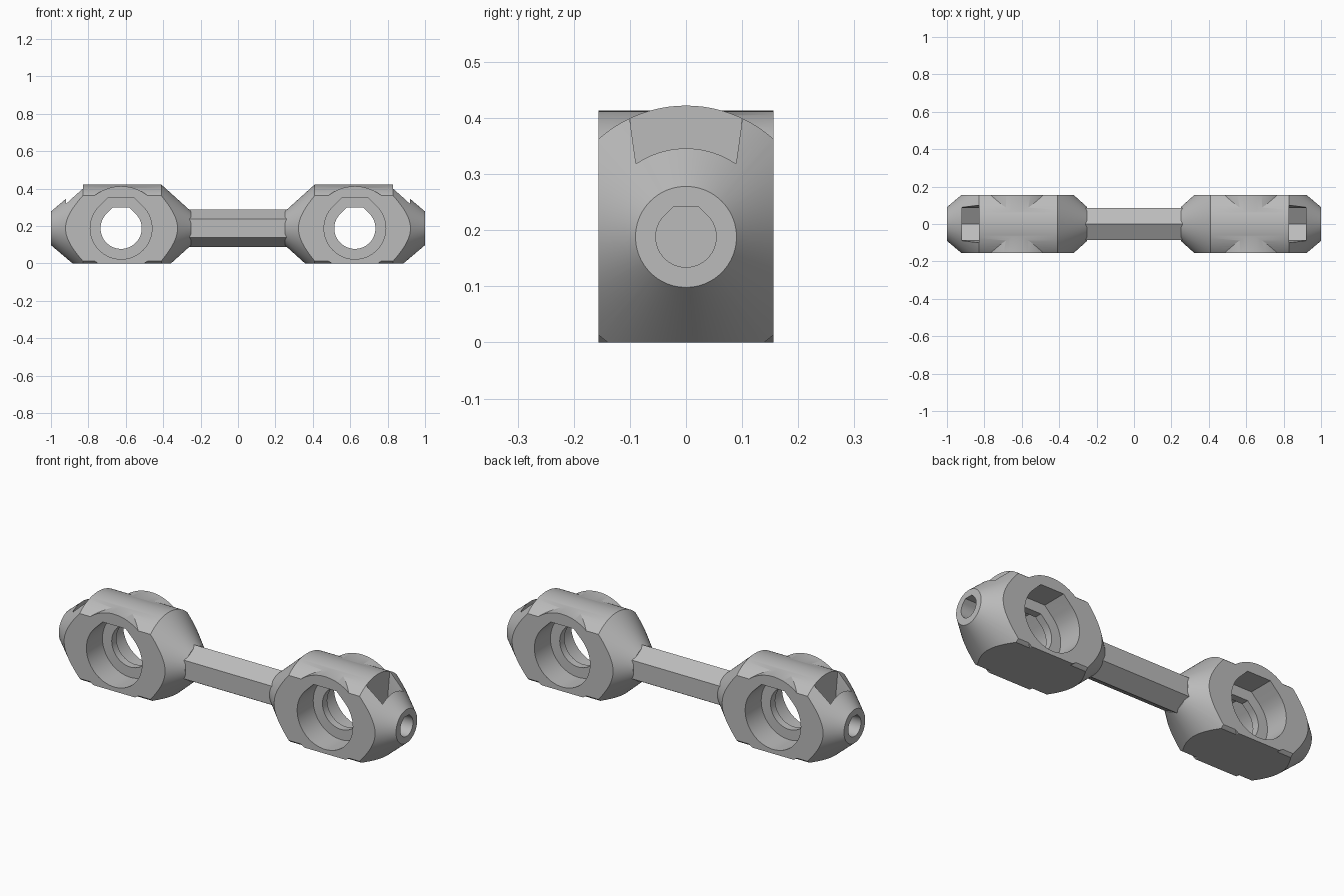
import bpy, bmesh
from math import sin, cos, pi, tan, radians, sqrt
from mathutils import Vector

cube = bpy.data.objects.get("Cube")
if cube:
    bpy.data.objects.remove(cube)

grey = bpy.data.materials.new("grey plastic")
grey.use_nodes = True
colour = (0.5, 0.5, 0.5, 1)
grey.diffuse_color = colour
grey.node_tree.nodes["Principled BSDF"].inputs["Base Color"].default_value = colour

AXIS = 0.188      # height of the long axis
CX = 0.625        # centre of each bearing seat
HALF = 0.156      # half width of the holders


def finish(name, bm):
    bmesh.ops.recalc_face_normals(bm, faces=bm.faces)
    me = bpy.data.meshes.new(name)
    bm.to_mesh(me)
    bm.free()
    me.materials.append(grey)
    ob = bpy.data.objects.new(name, me)
    bpy.context.collection.objects.link(ob)
    return ob


def loft(name, rings):
    """Closed solid through rings of equal point count."""
    bm = bmesh.new()
    loops = [[bm.verts.new(p) for p in ring] for ring in rings]
    n = len(loops[0])
    for a, b in zip(loops, loops[1:]):
        for i in range(n):
            j = (i + 1) % n
            bm.faces.new((a[i], a[j], b[j], b[i]))
    bm.faces.new(loops[0])
    bm.faces.new(loops[-1])
    return finish(name, bm)


def circle(r, n, start=0.0):
    return [(r * cos(start + 2 * pi * i / n), r * sin(start + 2 * pi * i / n)) for i in range(n)]


def teardrop(r, n=48):
    """Circle whose top runs off at 45 degrees into a flat."""
    w = r * tan(radians(22.5))
    arc = [radians(135 + 270 * i / n) for i in range(n + 1)]
    return [(r * cos(a), r * sin(a)) for a in arc] + [(w, r), (-w, r)]


def along_x(name, outline, x0, x1):
    return loft(name, [[(x, u, AXIS + v) for u, v in outline] for x in (x0, x1)])


def along_y(name, outline, y0, y1):
    return loft(name, [[(CX + u, y, AXIS + v) for u, v in outline] for y in (y0, y1)])


def combine(ob, other, how):
    mod = ob.modifiers.new(how, 'BOOLEAN')
    mod.operation, mod.solver, mod.object = how, 'EXACT', other
    bpy.context.view_layer.objects.active = ob
    bpy.ops.object.modifier_apply(modifier=mod.name)
    bpy.data.objects.remove(other)


# Turned holder body with a cone at each end
profile = [(0.25, 0.09), (0.41, 0.234), (0.83, 0.234), (1.0, 0.09)]
holder = loft("bearing_holders",
              [[(x, u, AXIS + v) for u, v in circle(r, 96)] for x, r in profile])

# Round boss around the bearing seat, then flat sides and base
combine(holder, along_y("boss", circle(0.225, 96), -0.3, 0.3), 'UNION')
slab = [(-HALF, -AXIS), (HALF, -AXIS), (HALF, 0.4), (-HALF, 0.4)]
combine(holder, along_x("slab", slab, 0.1, 1.2), 'INTERSECT')

# Through hole and a bearing pocket on each side, leaving a thin lip
combine(holder, along_y("hole", teardrop(0.11), -0.3, 0.3), 'DIFFERENCE')
for side in (-1, 1):
    combine(holder, along_y("pocket", teardrop(0.165), side * 0.02, side * 0.3), 'DIFFERENCE')

# Screw bore and nut slot in the outer cone
combine(holder, along_x("bore", teardrop(0.054, 32), 0.82, 1.1), 'DIFFERENCE')
slot = [(0, -0.105), (0.085, -0.054), (0.085, 0.1), (0.103, 0.23), (0.103, 0.4)]
slot += [(-u, v) for u, v in reversed(slot[1:])]
combine(holder, along_x("slot", slot, 0.83, 0.92), 'DIFFERENCE')

# Matching holder at the other end
mirror = holder.modifiers.new("mirror", 'MIRROR')
mirror.use_axis = (True, False, False)
mirror.use_mirror_merge = False
bpy.context.view_layer.objects.active = holder
bpy.ops.object.modifier_apply(modifier=mirror.name)

# Hexagonal connecting rod
along_x("connecting_rod", circle(0.1, 6, pi / 2), -0.3, 0.3)

# Smooth round walls, crisp edges
bpy.ops.object.select_all(action='DESELECT')
holder.select_set(True)
bpy.context.view_layer.objects.active = holder
bpy.ops.object.shade_smooth_by_angle(angle=radians(25))
